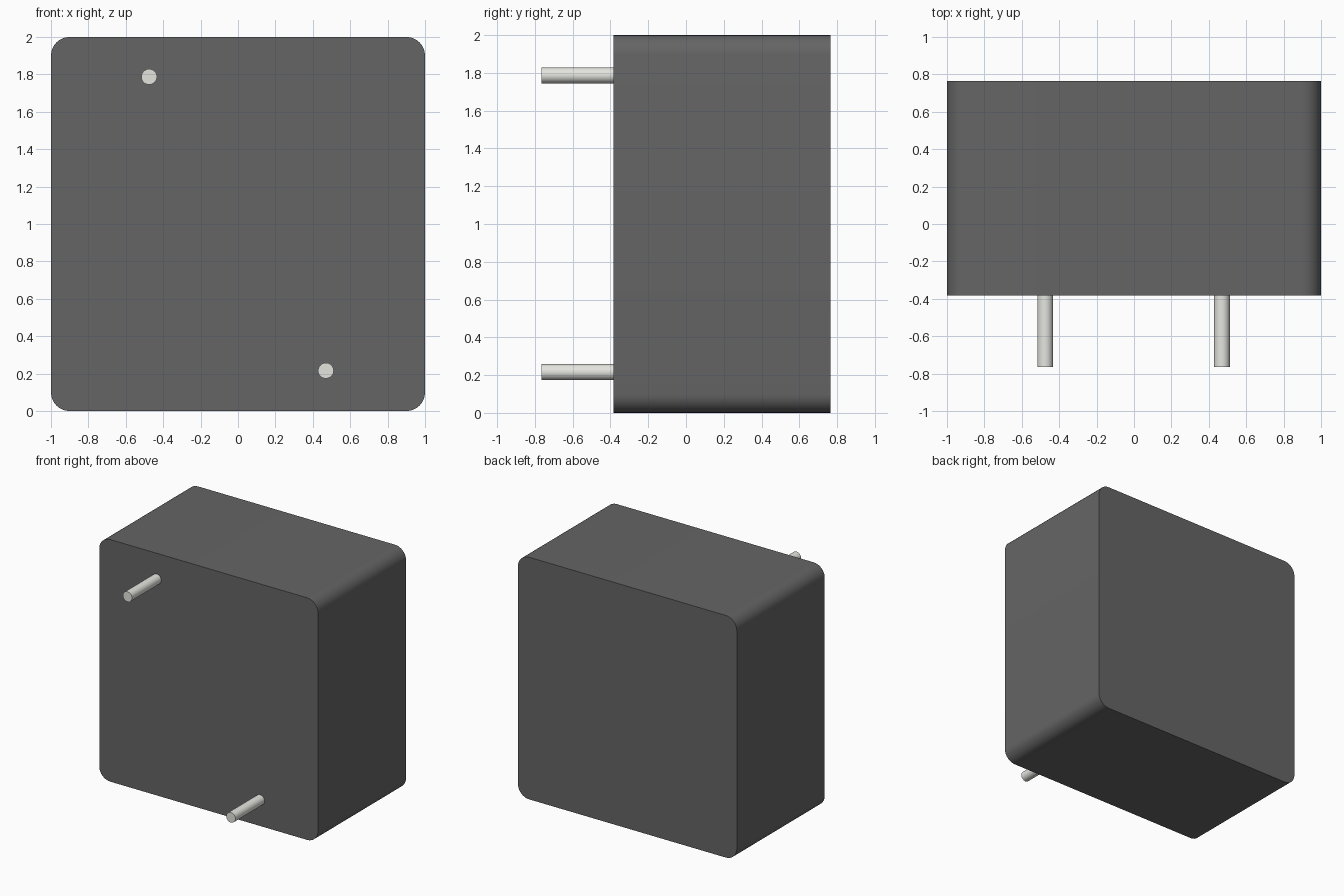
import bpy, bmesh, math

if "Cube" in bpy.data.objects:
    bpy.data.objects.remove(bpy.data.objects["Cube"])

FRONT, BACK, TIP = -0.383, 0.765, -0.765
RADIUS = 0.1


def material(name, color):
    m = bpy.data.materials.new(name)
    m.diffuse_color = (*color, 1)
    m.use_nodes = True
    m.node_tree.nodes["Principled BSDF"].inputs["Base Color"].default_value = m.diffuse_color
    return m


def finish(obj, name, mat):
    obj.name = obj.data.name = name
    obj.data.materials.append(mat)
    bpy.ops.object.select_all(action='DESELECT')
    obj.select_set(True)
    bpy.context.view_layer.objects.active = obj
    bpy.ops.object.shade_smooth_by_angle(angle=math.radians(30))


dark = material("dark_plastic", (0.13, 0.13, 0.13))
metal = material("tinned_metal", (0.78, 0.78, 0.74))

# Case: a box with its four front-to-back edges rounded
bpy.ops.mesh.primitive_cube_add(size=1)
case = bpy.context.object
bm = bmesh.new()
bm.from_mesh(case.data)
bmesh.ops.scale(bm, vec=(2, BACK - FRONT, 2), verts=bm.verts)
bmesh.ops.translate(bm, vec=(0, (BACK + FRONT) / 2, 1), verts=bm.verts)
long_edges = [e for e in bm.edges
              if abs(e.verts[0].co.y - e.verts[1].co.y) > 0.5]
bmesh.ops.bevel(bm, geom=long_edges, offset=RADIUS, segments=8,
                profile=0.5, affect='EDGES')
bm.to_mesh(case.data)
bm.free()
finish(case, "case", dark)

# Two round pins standing out of the front face at opposite corners
for name, x, z in (("upper_pin", -0.475, 1.787), ("lower_pin", 0.47, 0.216)):
    bpy.ops.mesh.primitive_cylinder_add(
        vertices=32, radius=0.042, depth=FRONT - TIP,
        location=(x, (FRONT + TIP) / 2, z), rotation=(math.pi / 2, 0, 0))
    finish(bpy.context.object, name, metal)
